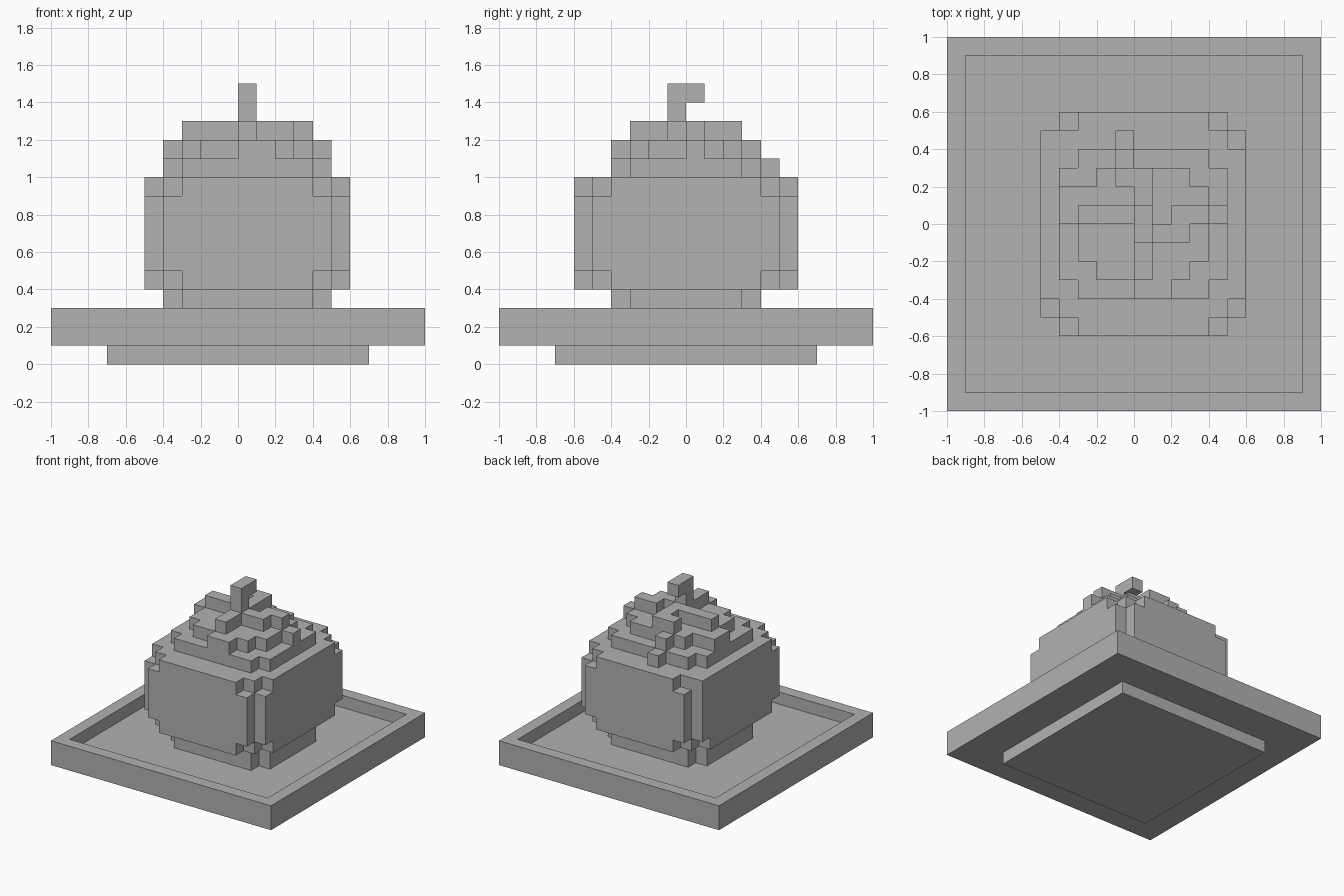
import bpy
import bmesh

cube = bpy.data.objects.get("Cube")
if cube:
    bpy.data.objects.remove(cube)

U = 0.1  # block size

grey = bpy.data.materials.new("plain grey")
grey.use_nodes = True
grey.diffuse_color = (0.445, 0.445, 0.445, 1)
grey.node_tree.nodes["Principled BSDF"].inputs["Base Color"].default_value = grey.diffuse_color


def prism(name, outline, z0, z1, recess=0):
    """Extrude an outline given in blocks; optionally sink an inset top face."""
    bm = bmesh.new()
    base = bm.faces.new([bm.verts.new((x * U, y * U, z0 * U)) for x, y in outline])
    ext = bmesh.ops.extrude_face_region(bm, geom=[base])["geom"]
    verts = [g for g in ext if isinstance(g, bmesh.types.BMVert)]
    bmesh.ops.translate(bm, verts=verts, vec=(0, 0, (z1 - z0) * U))
    bmesh.ops.recalc_face_normals(bm, faces=bm.faces)
    if recess:
        top = max(bm.faces, key=lambda f: f.calc_center_median().z)
        # rim, then the wall down to the floor
        bmesh.ops.inset_region(bm, faces=[top], thickness=U, use_even_offset=True)
        walls = bmesh.ops.extrude_face_region(bm, geom=[top])["geom"]
        floor = [g for g in walls if isinstance(g, bmesh.types.BMVert)]
        bmesh.ops.translate(bm, verts=floor, vec=(0, 0, -recess * U))
        if top.is_valid:
            bmesh.ops.delete(bm, geom=[top], context='FACES_ONLY')
        bmesh.ops.recalc_face_normals(bm, faces=bm.faces)
    mesh = bpy.data.meshes.new(name)
    bm.to_mesh(mesh)
    bm.free()
    mesh.materials.append(grey)
    obj = bpy.data.objects.new(name, mesh)
    bpy.context.collection.objects.link(obj)
    return obj


def stepped(x0, x1, y0, y1, steps=0):
    """Rectangle whose corners are cut by a staircase of single blocks."""
    stair = [(0, steps)]
    for i in range(steps):
        stair += [(i + 1, steps - i), (i + 1, steps - i - 1)]
    back = stair[::-1]
    return ([(x0 + a, y0 + b) for a, b in stair]
            + [(x1 - a, y0 + b) for a, b in back]
            + [(x1 - a, y1 - b) for a, b in stair]
            + [(x0 + a, y1 - b) for a, b in back]) if steps else \
        [(x0, y0), (x1, y0), (x1, y1), (x0, y1)]


# Tray
prism("tray_foot", stepped(-7, 7, -7, 7), 0, 1)
prism("tray", stepped(-10, 10, -10, 10), 1, 3, recess=1)

# Body, stacked from the bottom up
prism("body_foot", stepped(-4, 5, -4, 4, 1), 2, 4)
prism("body_lower_edge", stepped(-5, 6, -6, 6, 2), 4, 5)
prism("body_middle", stepped(-5, 6, -6, 6, 1), 5, 9)
prism("body_upper_edge", stepped(-5, 6, -6, 6, 2), 9, 10)
prism("body_corner_block", stepped(-5, -4, 4, 5), 9, 10)

# Crown: stepped layers with four winding ridges
prism("crown_base", stepped(-4, 5, -4, 4, 1), 10, 11)
prism("crown_back_block", stepped(-1, 0, 4, 5), 10, 11)
prism("crown_middle", [
    (0, -4), (2, -4), (2, -3), (3, -3), (3, -2), (4, -2), (4, 0), (5, 0), (5, 1),
    (4, 1), (4, 2), (3, 2), (3, 3), (0, 3), (0, 4), (-1, 4), (-1, 3), (-2, 3),
    (-2, 2), (-4, 2), (-4, 0), (-3, 0), (-3, -2), (-2, -2), (-2, -3), (0, -3)], 11, 12)
prism("crown_ridges", [
    (0, -3), (1, -3), (1, -1), (3, -1), (3, 0), (4, 0), (4, 1), (2, 1), (2, 0),
    (1, 0), (1, 3), (-1, 3), (-1, 2), (0, 2), (0, 1), (-3, 1), (-3, 0), (0, 0)], 12, 13)

# Stem with a hooked tip
prism("stem", stepped(0, 1, -1, 0), 13, 14)
prism("stem_tip", stepped(0, 1, -1, 1), 14, 15)
